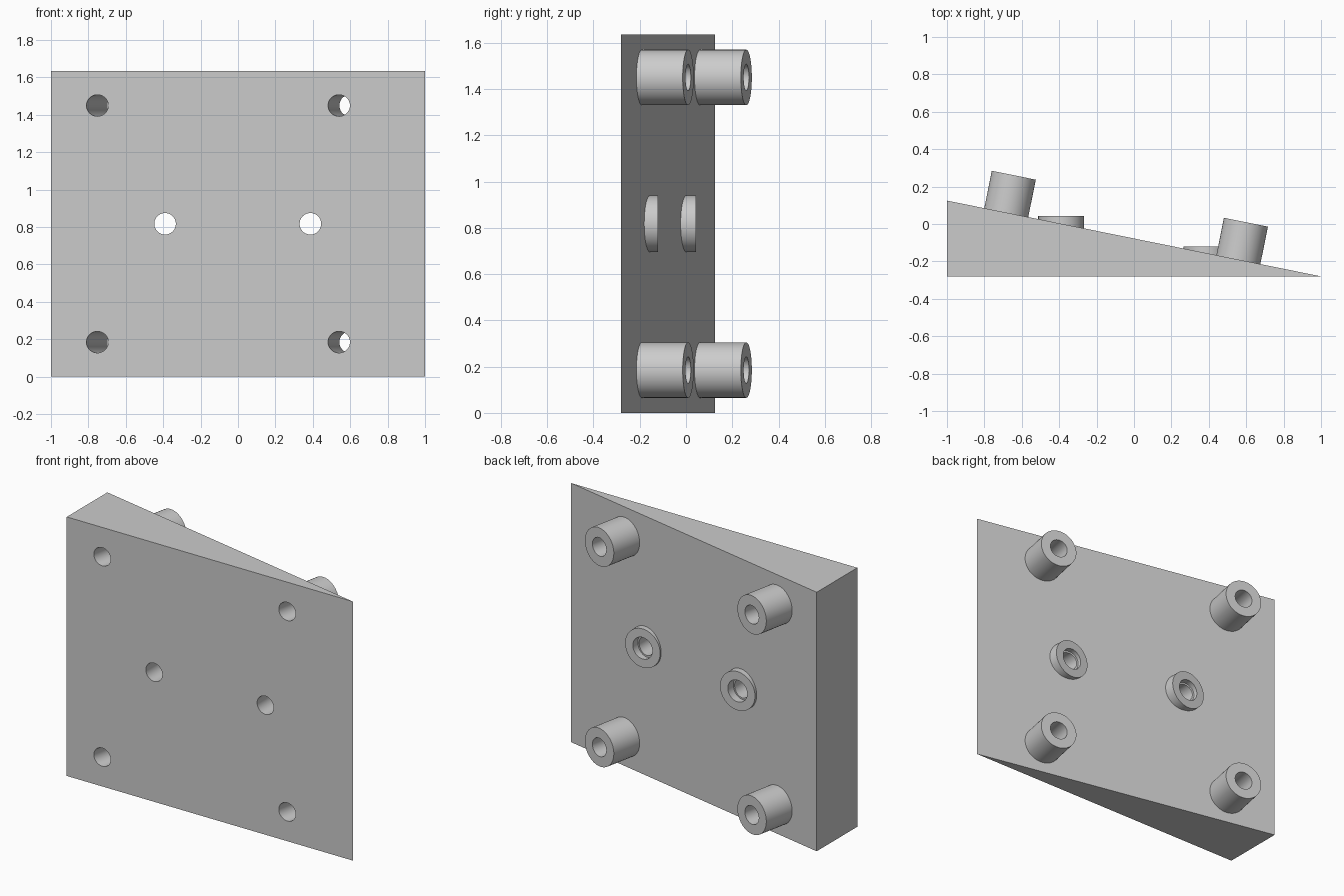
import bpy
import bmesh
from math import atan2, radians
from mathutils import Matrix, Vector

if "Cube" in bpy.data.objects:
    bpy.data.objects.remove(bpy.data.objects["Cube"], do_unlink=True)

FRONT, BACK, HEIGHT = -0.28, 0.125, 1.635
MID = HEIGHT / 2
ROWS = {"lower": 0.185, "upper": HEIGHT - 0.185}
SLOPE = (FRONT - BACK) / 2
BORE = 0.0575

grey = bpy.data.materials.new("plain grey")
grey.use_nodes = True
grey.diffuse_color = (0.6, 0.6, 0.6, 1)
grey.node_tree.nodes["Principled BSDF"].inputs["Base Color"].default_value = (0.6, 0.6, 0.6, 1)

NORMAL = Vector((-SLOPE, 1, 0)).normalized()
STRAIGHT = Vector((0, 1, 0))


def slope_point(x, z):
    return Vector((x, BACK + SLOPE * (x + 1), z))


def add_object(name, bm):
    bmesh.ops.recalc_face_normals(bm, faces=bm.faces)
    mesh = bpy.data.meshes.new(name)
    bm.to_mesh(mesh)
    bm.free()
    mesh.materials.append(grey)
    obj = bpy.data.objects.new(name, mesh)
    bpy.context.collection.objects.link(obj)
    return obj


def cylinder(name, start, end, radius):
    bm = bmesh.new()
    axis = end - start
    place = Matrix.Translation((start + end) / 2) @ axis.to_track_quat("Z", "Y").to_matrix().to_4x4()
    bmesh.ops.create_cone(bm, cap_ends=True, segments=64, radius1=radius,
                          radius2=radius, depth=axis.length, matrix=place)
    return add_object(name, bm)


def make_wedge(name):
    bm = bmesh.new()
    base = bm.faces.new([bm.verts.new(p) for p in
                         ((-1, FRONT, 0), (1, FRONT, 0), (-1, BACK, 0))])
    top = bmesh.ops.extrude_face_region(bm, geom=[base])["geom"]
    bmesh.ops.translate(bm, vec=(0, 0, HEIGHT),
                        verts=[v for v in top if isinstance(v, bmesh.types.BMVert)])
    return add_object(name, bm)


def cut(obj, cutter, keep=False):
    cutter.hide_render = True
    mod = obj.modifiers.new("cut", "BOOLEAN")
    mod.operation, mod.solver, mod.object = "DIFFERENCE", "EXACT", cutter
    bpy.context.view_layer.objects.active = obj
    bpy.ops.object.modifier_apply(modifier=mod.name)
    if keep:
        cutter.hide_render = False
    else:
        bpy.data.objects.remove(cutter, do_unlink=True)


def drill(obj, point, axis, radius):
    cut(obj, cylinder("bore", point - axis * 0.8, point + axis * 0.8, radius))


wedge = make_wedge("wedge_plate")
parts = [wedge]

# Raised rings facing straight back, trimmed to the sloping surface
for side, x, back in (("right", -0.39, 0.043), ("left", 0.387, -0.12)):
    centre = Vector((x, back, MID))
    ring = cylinder(side + "_ring", centre - STRAIGHT * 0.1, centre, 0.122)
    cut(ring, wedge, keep=True)
    drill(ring, centre, STRAIGHT, 0.068)
    drill(wedge, centre, STRAIGHT, BORE)
    parts.append(ring)

# Four hollow standoffs square to the sloping surface
for side, x in (("right", -0.683), ("left", 0.558)):
    for row, z in ROWS.items():
        foot = slope_point(x, z)
        boss = cylinder(f"{row}_{side}_standoff", foot, foot + NORMAL * 0.204, 0.12)
        drill(boss, foot, NORMAL, BORE)
        drill(wedge, foot, NORMAL, BORE)
        parts.append(boss)

# Smooth round walls with crisp edges
bpy.ops.object.select_all(action="DESELECT")
for part in parts:
    part.select_set(True)
bpy.context.view_layer.objects.active = wedge
bpy.ops.object.shade_smooth_by_angle(angle=radians(30))
